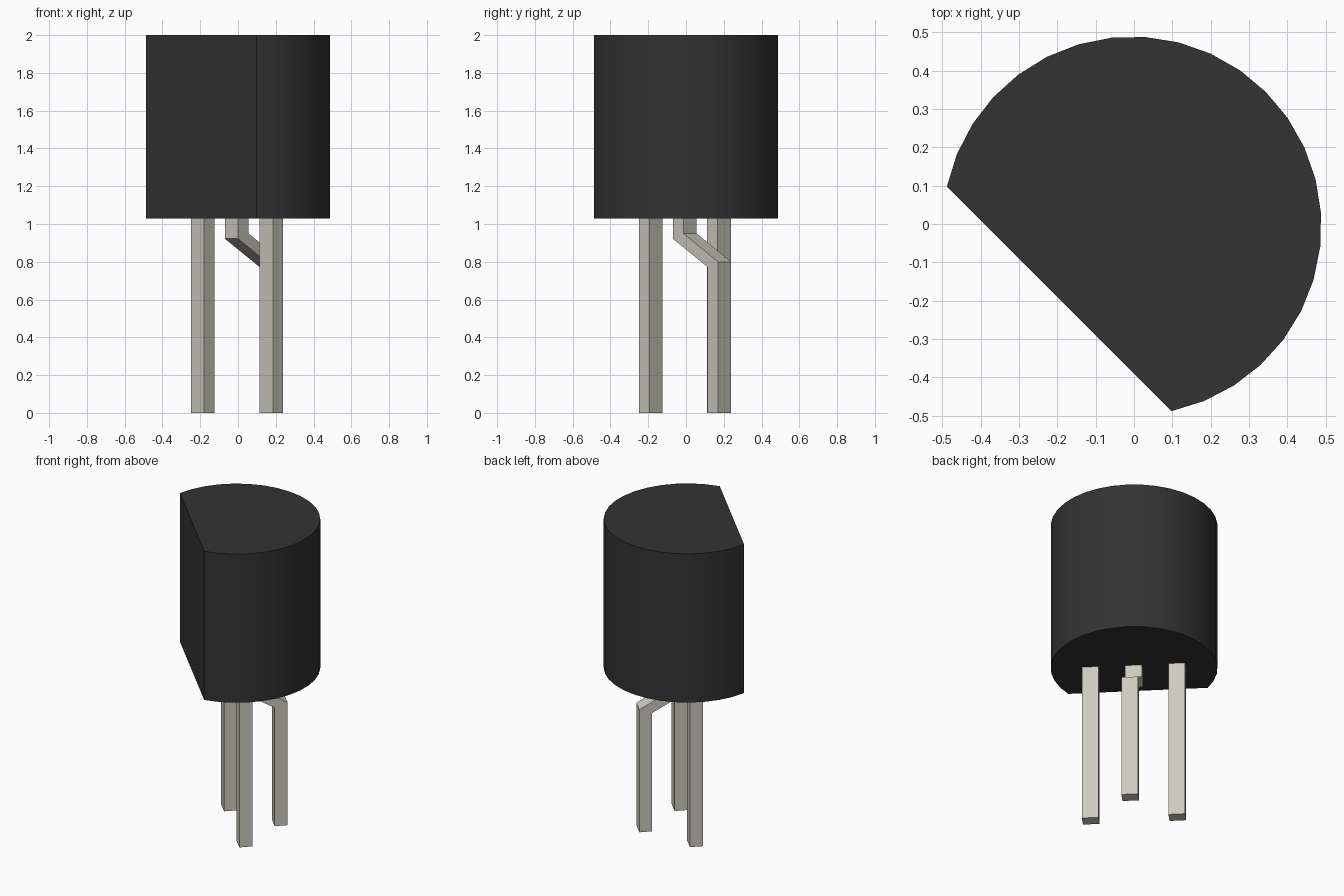
import bpy, bmesh, math
from mathutils import Vector

cube = bpy.data.objects.get("Cube")
if cube:
    bpy.data.objects.remove(cube)


def make_material(name, rgb):
    mat = bpy.data.materials.new(name)
    mat.use_nodes = True
    mat.diffuse_color = (*rgb, 1)
    mat.node_tree.nodes["Principled BSDF"].inputs["Base Color"].default_value = (*rgb, 1)
    return mat


black = make_material("black_plastic", (0.033, 0.033, 0.033))
metal = make_material("tinned_metal", (0.61, 0.595, 0.51))


def extrude_profile(name, points, offset, mat):
    """Prism made by sweeping a closed profile along an offset."""
    bm = bmesh.new()
    face = bm.faces.new([bm.verts.new(p) for p in points])
    swept = bmesh.ops.extrude_face_region(bm, geom=[face])["geom"]
    bmesh.ops.translate(bm, vec=offset, verts=[v for v in swept if isinstance(v, bmesh.types.BMVert)])
    bmesh.ops.recalc_face_normals(bm, faces=bm.faces)
    mesh = bpy.data.meshes.new(name)
    bm.to_mesh(mesh)
    bm.free()
    mesh.materials.append(mat)
    obj = bpy.data.objects.new(name, mesh)
    bpy.context.collection.objects.link(obj)
    return obj


# Body: round case with one flat side facing front right
BOTTOM, TOP = 1.03, 2.0
CENTRE, RADIUS, SEGMENTS = -0.005, 0.4935, 24
start, sweep = math.radians(-78), math.radians(246)
arc = []
for i in range(SEGMENTS + 1):
    a = start + sweep * i / SEGMENTS
    arc.append((CENTRE + RADIUS * math.cos(a), CENTRE + RADIUS * math.sin(a), BOTTOM))
body = extrude_profile("body", arc, Vector((0, 0, TOP - BOTTOM)), black)
bpy.ops.object.select_all(action="DESELECT")
body.select_set(True)
bpy.context.view_layer.objects.active = body
bpy.ops.object.shade_smooth_by_angle(angle=math.radians(30))

# Legs: side outlines in the depth direction, swept across the flat's direction
across = Vector((1, -1, 0))
depth = Vector((1, 1, 0))
HALF_WIDTH, HALF_DEPTH = 0.035, 0.0275
LEG_TOP = BOTTOM + 0.01


def make_leg(name, centre, outline):
    origin = Vector((centre[0], centre[1], 0)) - across * HALF_WIDTH
    points = [origin + depth * d + Vector((0, 0, z)) for d, z in outline]
    return extrude_profile(name, points, across * 2 * HALF_WIDTH, metal)


f, b = -HALF_DEPTH, HALF_DEPTH
straight = [(f, 0), (b, 0), (b, LEG_TOP), (f, LEG_TOP)]
make_leg("right_leg", (-0.187, 0.175), straight)
make_leg("left_leg", (0.177, -0.187), straight)

# Middle leg steps backward below the body
STEP = 0.184
bent = [(f + STEP, 0), (b + STEP, 0), (b + STEP, 0.80), (b, 0.95),
        (b, LEG_TOP), (f, LEG_TOP), (f, 0.922), (f + STEP, 0.772)]
make_leg("middle_leg", (-0.007, -0.007), bent)
